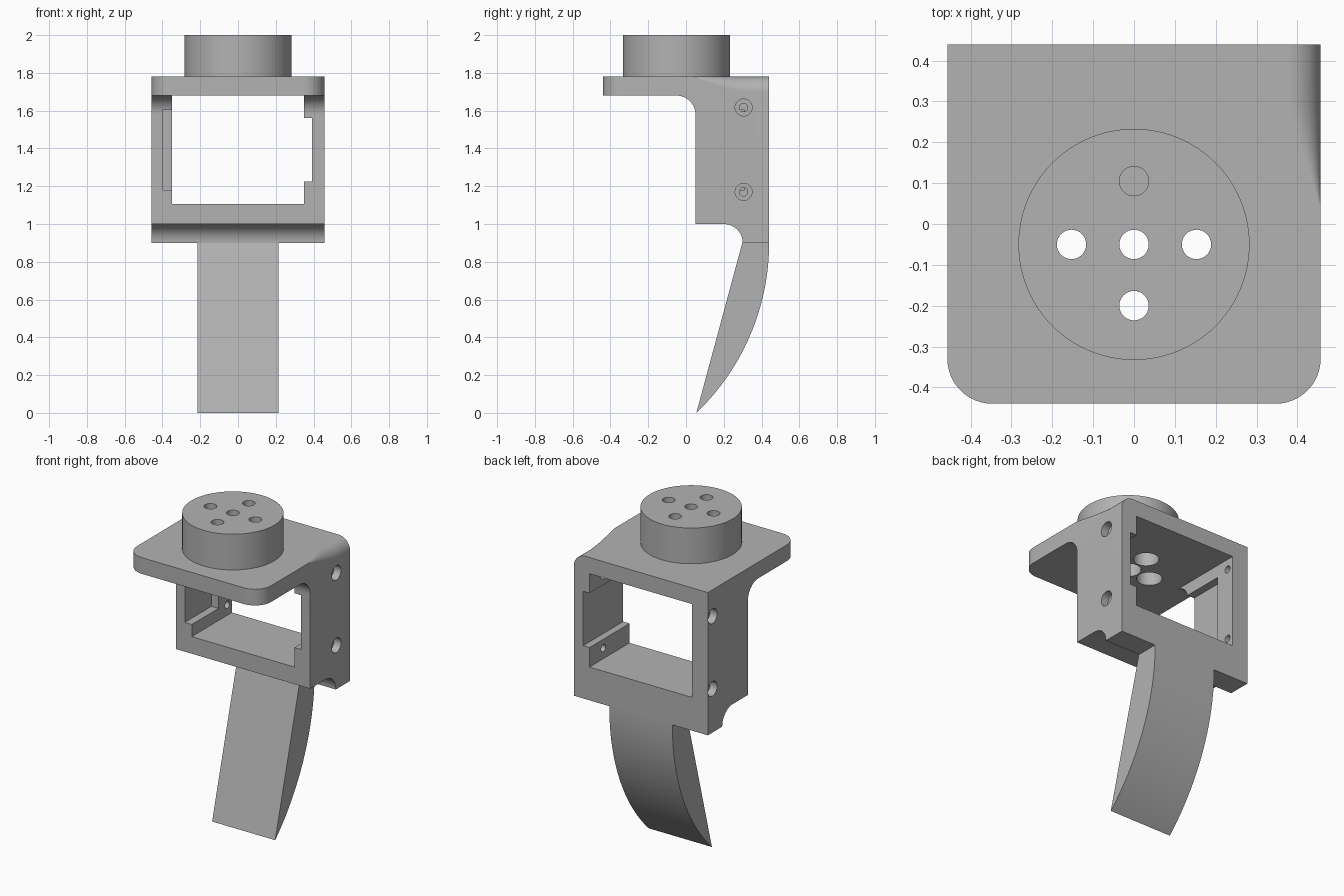
import bpy, bmesh, math
from mathutils import Vector, Matrix

if "Cube" in bpy.data.objects:
    bpy.data.objects.remove(bpy.data.objects["Cube"])

grey = bpy.data.materials.new("plain_grey")
grey.use_nodes = True
COLOUR = (0.45, 0.45, 0.45, 1)
grey.diffuse_color = COLOUR
grey.node_tree.nodes["Principled BSDF"].inputs["Base Color"].default_value = COLOUR


def finish(name, bm):
    bmesh.ops.recalc_face_normals(bm, faces=bm.faces)
    mesh = bpy.data.meshes.new(name)
    bm.to_mesh(mesh)
    bm.free()
    mesh.materials.append(grey)
    obj = bpy.data.objects.new(name, mesh)
    bpy.context.collection.objects.link(obj)
    return obj


def arc(cy, cz, r, start, end, n=16):
    angles = [math.radians(start + (end - start) * i / n) for i in range(n + 1)]
    return [(cy + r * math.cos(a), cz + r * math.sin(a)) for a in angles]


def loft(bm, rings):
    """Skin a list of equal-length rings and cap both ends."""
    rows = [[bm.verts.new(p) for p in ring] for ring in rings]
    for a, b in zip(rows, rows[1:]):
        for i in range(len(a)):
            j = (i + 1) % len(a)
            bm.faces.new((a[i], a[j], b[j], b[i]))
    bm.faces.new(rows[0])
    bm.faces.new(rows[-1])


def extrude_x(profile, half):
    bm = bmesh.new()
    loft(bm, [[(x, y, z) for y, z in profile] for x in (-half, half)])
    return bm


def box(lo, hi):
    bm = bmesh.new()
    lo, hi = Vector(lo), Vector(hi)
    bmesh.ops.create_cube(bm, size=1, matrix=Matrix.Translation((lo + hi) / 2)
                          @ Matrix.Diagonal((*(hi - lo), 1)))
    return finish("cutter", bm)


def rod(name, a, b, r, sides=48):
    a, b = Vector(a), Vector(b)
    bm = bmesh.new()
    turn = (b - a).to_track_quat("Z", "Y").to_matrix().to_4x4()
    bmesh.ops.create_cone(bm, cap_ends=True, segments=sides, radius1=r, radius2=r,
                          depth=(b - a).length, matrix=Matrix.Translation((a + b) / 2) @ turn)
    return finish(name, bm)


def cut(target, cutter):
    cutter.hide_render = True
    mod = target.modifiers.new("cut", "BOOLEAN")
    mod.operation, mod.solver, mod.object = "DIFFERENCE", "EXACT", cutter
    bpy.context.view_layer.objects.active = target
    bpy.ops.object.modifier_apply(modifier=mod.name)
    bpy.data.objects.remove(cutter)


# Bracket: one side profile with two coved corners, plate front corners rounded
profile = ([(0.44, 1.78), (-0.44, 1.78), (-0.44, 1.68)]
           + arc(-0.05, 1.58, 0.1, 90, 0)
           + [(0.05, 1.0)] + arc(0.2, 0.9, 0.1, 90, 0) + [(0.44, 0.9)])
bm = extrude_x(profile, 0.457)
corners = [e for e in bm.edges if all(v.co.y < -0.43 for v in e.verts)
           and abs(e.verts[0].co.z - e.verts[1].co.z) > 0.05]
bmesh.ops.bevel(bm, geom=corners, offset=0.11, segments=12, profile=0.5, affect="EDGES")
bracket = finish("bracket", bm)

# Window with a through notch on one side and a blind notch on the other
cut(bracket, box((-0.35, -0.2, 1.105), (0.35, 0.6, 1.68)))
cut(bracket, box((0.3, -0.2, 1.225), (0.393, 0.6, 1.56)))
cut(bracket, box((-0.398, -0.2, 1.18), (-0.3, 0.31, 1.603)))

# Countersunk screw holes through both cheeks
for side, y in ((1, 0.305), (-1, 0.395)):
    for z in (1.17, 1.617):
        cut(bracket, rod("cutter", (side * 0.3, y, z), (side * 0.5, y, z), 0.022, 24))
        cut(bracket, rod("cutter", (side * 0.41, y, z), (side * 0.5, y, z), 0.045, 32))

# Rounded top edge on the left cheek, fading out toward the plate
rings = []
for y, r in ((0.045, 0.002), (0.1, 0.022), (0.15, 0.039), (0.2, 0.056),
             (0.25, 0.07), (0.3, 0.08), (0.46, 0.08)):
    curve = arc(0.457 - r, 1.78 - r, r, 0, 90, 10)
    outer = [(0.5, 1.82), (0.5, 1.78 - r)]
    curve.append((0.457 - r, 1.82))
    rings.append([(x, y, z) for x, z in curve + outer])
bm = bmesh.new()
loft(bm, rings)
cut(bracket, finish("cutter", bm))

# Round hub on the plate
hub = rod("hub", (0, -0.05, 1.78), (0, -0.05, 2), 0.283, 96)

# Five bolt holes, wider from below
for x, y in ((0, -0.05), (0.153, -0.05), (-0.153, -0.05), (0, 0.105), (0, -0.2)):
    for part in (bracket, hub):
        cut(part, rod("cutter", (x, y, 1.6), (x, y, 2.1), 0.036, 32))
        cut(part, rod("cutter", (x, y, 1.6), (x, y, 1.89), 0.072, 32))

# Curved blade below the frame
R = 1.244
sweep = math.degrees(math.asin(0.9 / R))
blade_profile = [(0.298, 0.9)] + arc(0.44 - R, 0.9, R, 0, -sweep, 32)
blade = finish("blade", extrude_x(blade_profile, 0.215))

for part in (bracket, hub, blade):
    bpy.ops.object.select_all(action="DESELECT")
    part.select_set(True)
    bpy.context.view_layer.objects.active = part
    bpy.ops.object.shade_smooth_by_angle(angle=math.radians(30))
